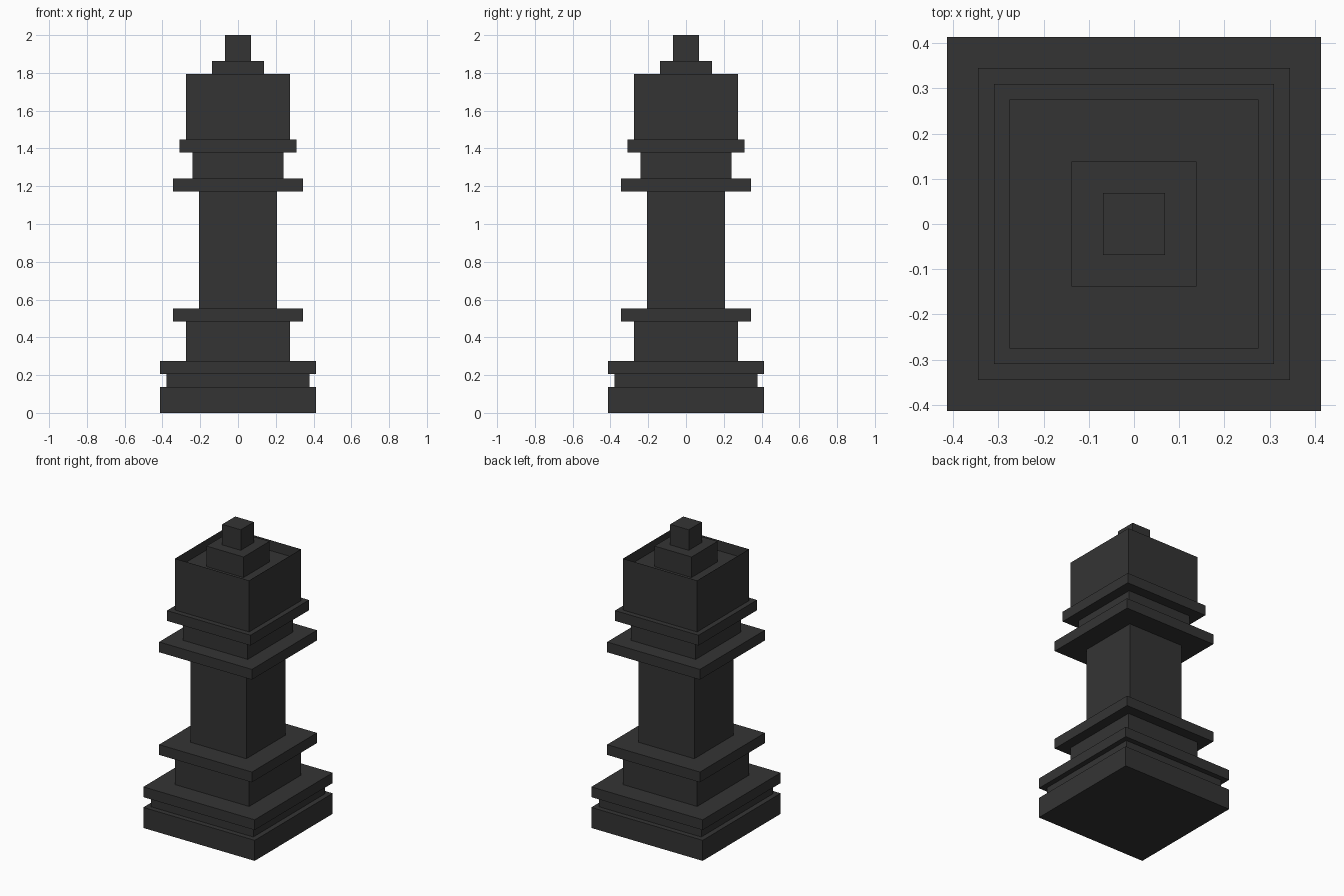
import bpy
import bmesh

default = bpy.data.objects.get("Cube")
if default:
    bpy.data.objects.remove(default, do_unlink=True)

U = 2 / 29  # the piece is laid out on a grid 29 units tall

# One dark colour for the whole piece
black = bpy.data.materials.new("charcoal_black")
black.use_nodes = True
black.diffuse_color = (0.034, 0.034, 0.034, 1)
black.node_tree.nodes["Principled BSDF"].inputs["Base Color"].default_value = black.diffuse_color


def square_block(name, half_width, bottom, top, recess=0):
    """Square block in grid units, optionally with a thin-walled recess on top."""
    bm = bmesh.new()
    bmesh.ops.create_cube(bm, size=1)
    for v in bm.verts:
        v.co.x *= 2 * half_width * U
        v.co.y *= 2 * half_width * U
        v.co.z = (top if v.co.z > 0 else bottom) * U
    if recess:
        lid = max(bm.faces, key=lambda f: f.calc_center_median().z)
        # Sink a copy of the lid so the walls inside stay vertical
        bmesh.ops.inset_region(bm, faces=[lid], thickness=0.002)
        bmesh.ops.inset_region(bm, faces=[lid], thickness=0)
        bmesh.ops.translate(bm, verts=lid.verts, vec=(0, 0, -recess * U))
    bm.normal_update()
    mesh = bpy.data.meshes.new(name)
    bm.to_mesh(mesh)
    bm.free()
    mesh.materials.append(black)
    obj = bpy.data.objects.new(name, mesh)
    bpy.context.collection.objects.link(obj)
    return obj


# Stacked from the ground up: name, half width, height
parts = [
    ("base_plinth", 6, 2),
    ("base_groove", 5.5, 1),
    ("base_cap", 6, 1),
    ("pedestal", 4, 3),
    ("lower_collar", 5, 1),
    ("column", 3, 9),
    ("upper_collar", 5, 1),
    ("neck", 3.5, 2),
    ("head_collar", 4.5, 1),
]
z = 0
for name, half_width, height in parts:
    square_block(name, half_width, z, z + height)
    z += height

# Open-topped head with a stepped finial standing in its recess
square_block("head", 4, z, z + 5, recess=1)
square_block("finial_step", 2, z + 4, z + 6)
square_block("finial_tip", 1, z + 6, z + 8)
